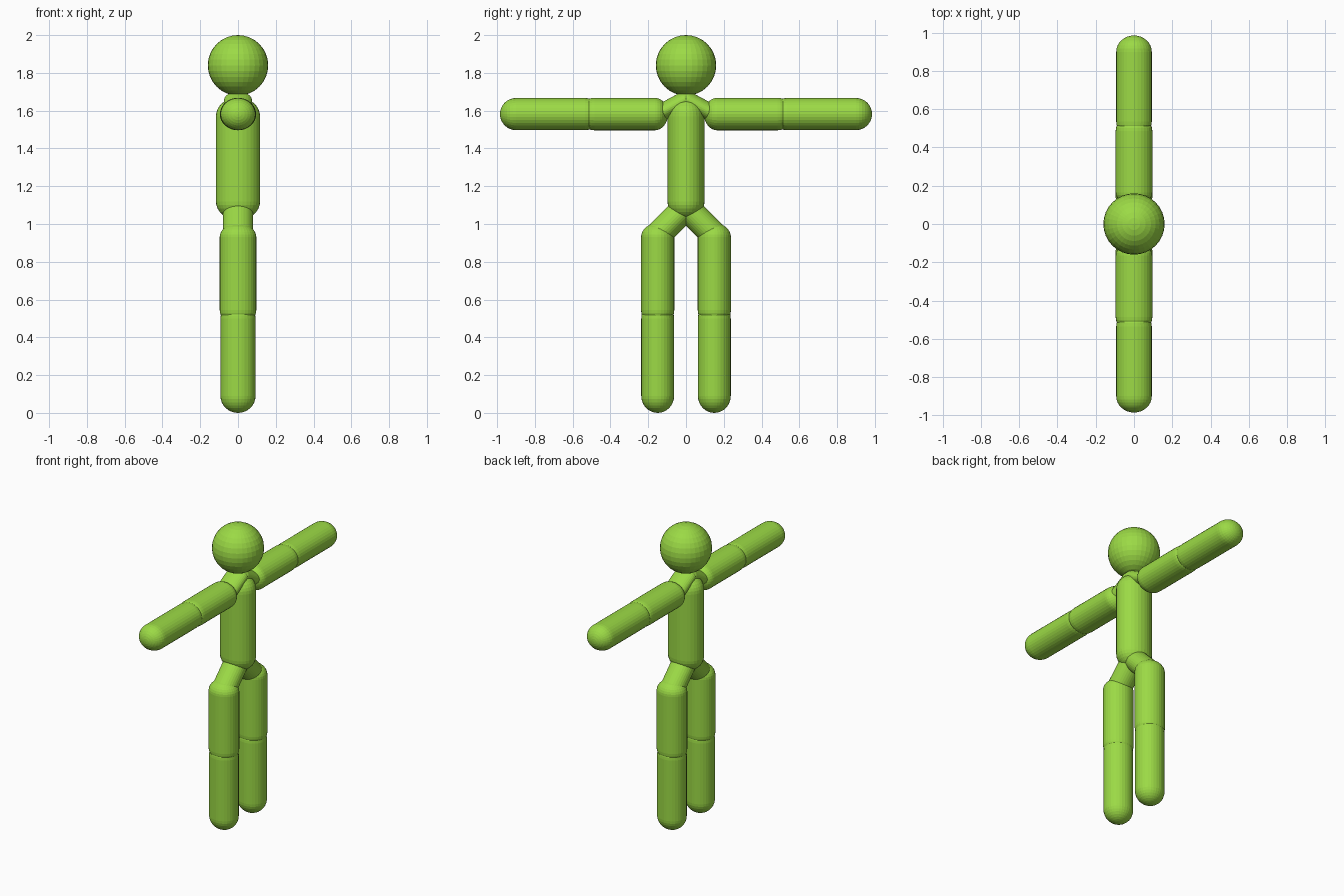
import bpy, bmesh, math
from mathutils import Vector

if "Cube" in bpy.data.objects:
    bpy.data.objects.remove(bpy.data.objects["Cube"])

green = bpy.data.materials.new("lime green")
green.diffuse_color = (0.33, 0.70, 0.06, 1)
green.use_nodes = True
green.node_tree.nodes["Principled BSDF"].inputs["Base Color"].default_value = green.diffuse_color


def finish(name, bm):
    bmesh.ops.recalc_face_normals(bm, faces=bm.faces)
    me = bpy.data.meshes.new(name)
    bm.to_mesh(me)
    bm.free()
    me.materials.append(green)
    ob = bpy.data.objects.new(name, me)
    bpy.context.collection.objects.link(ob)
    return ob


def capsule(name, a, b, rx, rs, dome_a, dome_b, seg=32, steps=8):
    """Oval capsule between dome centres a and b, given as (y, z)."""
    a, b = Vector((0, *a)), Vector((0, *b))
    axis = (b - a).normalized()
    side = axis.cross(Vector((1, 0, 0)))
    bm = bmesh.new()
    rings = []
    for centre, dome, sign in ((a, dome_a, -1), (b, dome_b, 1)):
        angles = [math.pi / 2 * i / steps for i in range(steps)]
        for t in (reversed(angles) if sign < 0 else angles):
            c = centre + axis * sign * dome * math.sin(t)
            k = math.cos(t)
            rings.append([bm.verts.new(c + Vector((rx * k * math.cos(u), 0, 0)) + side * rs * k * math.sin(u))
                          for u in (2 * math.pi * j / seg for j in range(seg))])
    for lo, hi in zip(rings, rings[1:]):
        for j in range(seg):
            n = (j + 1) % seg
            bm.faces.new((lo[j], lo[n], hi[n], hi[j]))
    for ring, tip in ((rings[0], a - axis * dome_a), (rings[-1], b + axis * dome_b)):
        v = bm.verts.new(tip)
        for j in range(seg):
            bm.faces.new((ring[j], ring[(j + 1) % seg], v))
    return finish(name, bm)


# Head
bm = bmesh.new()
bmesh.ops.create_uvsphere(bm, u_segments=32, v_segments=16, radius=0.16)
bmesh.ops.translate(bm, verts=bm.verts, vec=(0, 0, 1.84))
finish("head", bm)

# Torso
capsule("torso", (0, 1.12), (0, 1.57), 0.117, 0.098, 0.1, 0.1)

# Limbs on both sides
for s, label in ((-1, "right"), (1, "left")):
    capsule(label + "_shoulder", (s * 0.01, 1.655), (s * 0.14, 1.585), 0.074, 0.046, 0.046, 0.046)
    capsule(label + "_upper_arm", (s * 0.165, 1.582), (s * 0.485, 1.582), 0.096, 0.086, 0.07, 0.085)
    capsule(label + "_forearm", (s * 0.535, 1.582), (s * 0.9, 1.582), 0.093, 0.085, 0.085, 0.085)
    capsule(label + "_hip", (s * 0.01, 1.08), (s * 0.14, 0.95), 0.079, 0.07, 0.06, 0.06)
    capsule(label + "_thigh", (s * 0.15, 0.93), (s * 0.15, 0.545), 0.097, 0.088, 0.075, 0.085)
    capsule(label + "_shin", (s * 0.15, 0.5), (s * 0.15, 0.09), 0.093, 0.087, 0.085, 0.09)
